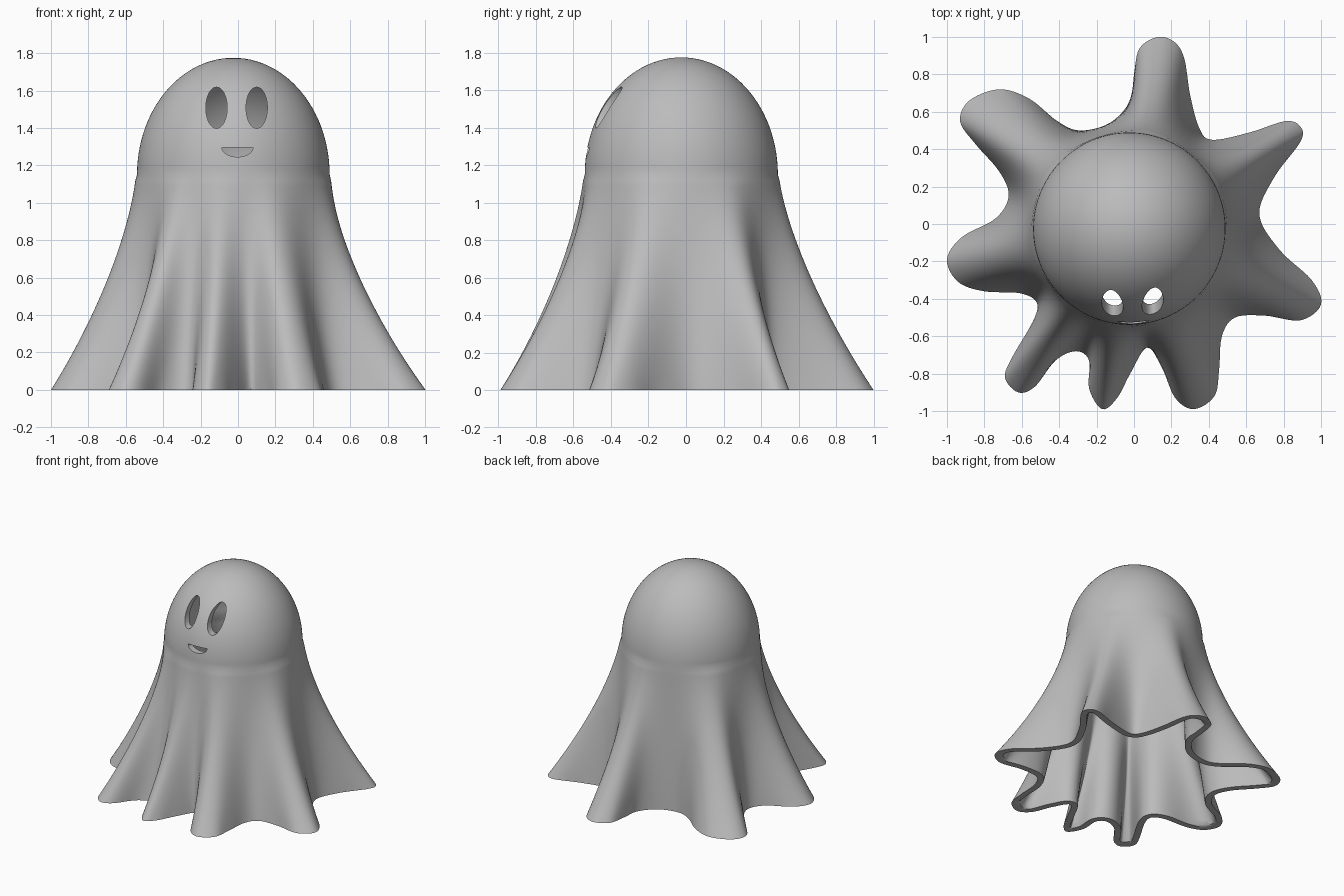
import bpy, bmesh, math
from mathutils import Vector
from mathutils.geometry import interpolate_bezier

cube = bpy.data.objects.get("Cube")
if cube:
    bpy.data.objects.remove(cube, do_unlink=True)

CENTRE = Vector((-0.025, -0.025))
RADIUS = 0.515
SHOULDER = 1.15     # height where the dome begins
FOLD_TOP = 1.22     # height where the folds fade out
TOP = 1.775
THICKNESS = 0.05

# hem outline seen from above, counterclockwise from the back fold
HEM = [(.13, 1), (.03, .94), (0, .8), (-.02, .66), (-.13, .54), (-.29, .5),
       (-.41, .55), (-.56, .67), (-.72, .72), (-.88, .66), (-.93, .55),
       (-.85, .43), (-.72, .28), (-.67, .15), (-.74, .03), (-.92, -.07),
       (-1, -.19), (-.94, -.31), (-.8, -.36), (-.61, -.37), (-.52, -.42),
       (-.54, -.52), (-.65, -.71), (-.69, -.82), (-.62, -.9), (-.53, -.87),
       (-.42, -.73), (-.31, -.68), (-.24, -.73), (-.24, -.88), (-.17, -.99),
       (-.09, -.93), (-.02, -.8), (.07, -.66), (.15, -.77), (.22, -.93),
       (.32, -.99), (.43, -.92), (.455, -.78), (.47, -.6), (.54, -.5),
       (.7, -.49), (.89, -.515), (1, -.43), (.95, -.3), (.78, -.14),
       (.67, .05), (.75, .25), (.89, .44), (.89, .52), (.81, .55),
       (.62, .49), (.42, .45), (.35, .51), (.3, .69), (.27, .88), (.22, .97)]


def closed_curve(points, steps):
    """Smooth closed curve through the points."""
    pts = [Vector(p) for p in points]
    n = len(pts)
    out = []
    for i in range(n):
        a, b, c, d = (pts[(i + k) % n] for k in (-1, 0, 1, 2))
        out += interpolate_bezier(b, b + (c - a) / 6, c - (d - b) / 6, c, steps + 1)[:-1]
    return [Vector(p[:2]) for p in out]


def relax(points, passes):
    """Soften a closed loop by averaging neighbours."""
    n = len(points)
    for _ in range(passes):
        points = [(points[i - 1] + points[i] * 2 + points[(i + 1) % n]) / 4 for i in range(n)]
    return points


def activate(obj):
    bpy.ops.object.select_all(action='DESELECT')
    obj.select_set(True)
    bpy.context.view_layer.objects.active = obj


def apply_modifier(obj, kind, **settings):
    mod = obj.modifiers.new(kind.title(), kind)
    for key, value in settings.items():
        setattr(mod, key, value)
    activate(obj)
    bpy.ops.object.modifier_apply(modifier=mod.name)


def mesh_object(name, bm):
    bmesh.ops.recalc_face_normals(bm, faces=bm.faces)
    mesh = bpy.data.meshes.new(name)
    bm.to_mesh(mesh)
    bm.free()
    obj = bpy.data.objects.new(name, mesh)
    bpy.context.collection.objects.link(obj)
    return obj


# sheet: hem loop blended upward into a round body, then a dome
hem = closed_curve(HEM, 6)
body = [(p - CENTRE).normalized() for p in relax(hem, 400)]
bm = bmesh.new()
rings = []


def add_ring(points, z):
    rings.append([bm.verts.new((p.x, p.y, z)) for p in points])


SKIRT_RINGS = 36
for k in range(SKIRT_RINGS):
    z = SHOULDER * k / SKIRT_RINGS
    weight = (1 - z / FOLD_TOP) ** 1.45
    add_ring([(CENTRE + d * RADIUS).lerp(h, weight) for d, h in zip(body, hem)], z)
    hem = relax(hem, 2)

DOME_RINGS = 26
for k in range(DOME_RINGS):
    a = math.pi / 2 * k / DOME_RINGS
    add_ring([CENTRE + d * RADIUS * math.cos(a) for d in body],
             SHOULDER + (TOP - SHOULDER) * math.sin(a))

for low, high in zip(rings, rings[1:]):
    for i in range(len(low)):
        bm.faces.new((low[i - 1], low[i], high[i], high[i - 1]))
pole = bm.verts.new((CENTRE.x, CENTRE.y, TOP))
for i in range(len(body)):
    bm.faces.new((rings[-1][i - 1], rings[-1][i], pole))
sheet = mesh_object("ghost_sheet", bm)

# cloth thickness with a flat hem resting on the floor
apply_modifier(sheet, 'SOLIDIFY', thickness=THICKNESS, offset=-1, use_even_offset=False)
for v in sheet.data.vertices:
    if v.co.z < 0.001:
        v.co.z = 0


def cut_hole(name, x, z, rx, rz, start, end):
    """Cut an elliptic arc shape straight back through the front of the sheet."""
    bm = bmesh.new()
    steps = 48
    full = end - start > 6
    angles = [start + (end - start) * i / steps for i in range(steps if full else steps + 1)]
    face = bm.faces.new([bm.verts.new((x + rx * math.cos(a), -0.9, z + rz * math.sin(a)))
                         for a in angles])
    grown = bmesh.ops.extrude_face_region(bm, geom=[face])["geom"]
    moved = [g for g in grown if isinstance(g, bmesh.types.BMVert)]
    bmesh.ops.translate(bm, verts=moved, vec=(0, 0.75, 0))
    cutter = mesh_object(name, bm)
    cutter.hide_render = True
    apply_modifier(sheet, 'BOOLEAN', operation='DIFFERENCE', object=cutter, solver='EXACT')
    bpy.data.objects.remove(cutter, do_unlink=True)


# eye and mouth openings
for name, x in (("right_eye_cutter", -0.115), ("left_eye_cutter", 0.1)):
    cut_hole(name, x, 1.508, 0.057, 0.11, 0, 2 * math.pi)
cut_hole("mouth_cutter", -0.003, 1.295, 0.083, 0.05, math.pi, 2 * math.pi)

# plain grey cloth
cloth = bpy.data.materials.new("grey_cloth")
cloth.use_nodes = True
grey = (0.5, 0.5, 0.5, 1)
cloth.diffuse_color = grey
cloth.node_tree.nodes["Principled BSDF"].inputs["Base Color"].default_value = grey
sheet.data.materials.clear()
sheet.data.materials.append(cloth)

activate(sheet)
bpy.ops.object.shade_smooth_by_angle(angle=math.radians(40))
